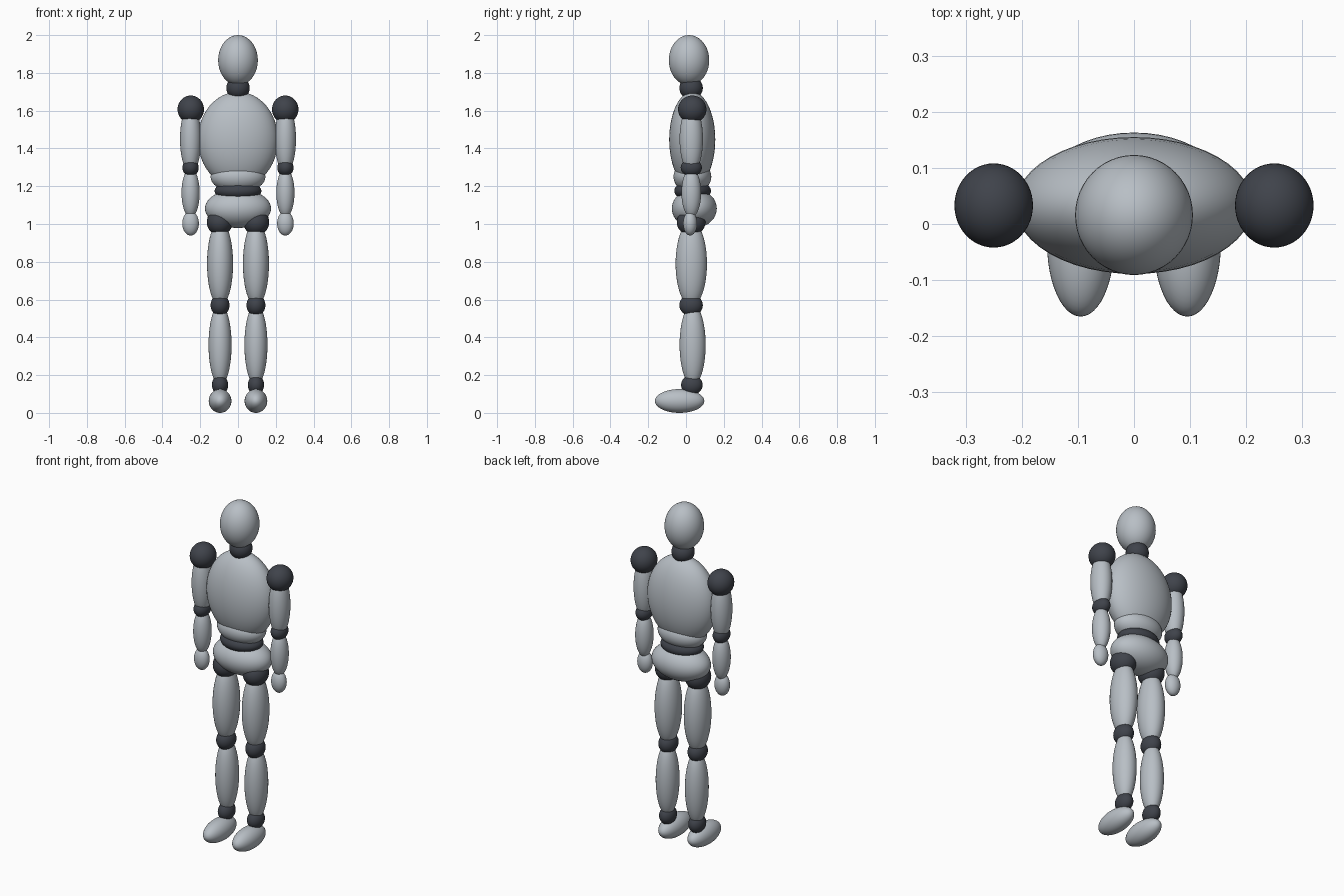
import bpy

cube = bpy.data.objects.get("Cube")
if cube:
    bpy.data.objects.remove(cube, do_unlink=True)


def make_material(name, rgb):
    mat = bpy.data.materials.new(name)
    mat.use_nodes = True
    color = (*rgb, 1)
    mat.diffuse_color = color
    bsdf = next(n for n in mat.node_tree.nodes if n.type == "BSDF_PRINCIPLED")
    bsdf.inputs["Base Color"].default_value = color
    return mat


shell = make_material("light grey shell", (0.48, 0.52, 0.56))
joint = make_material("dark grey joint", (0.05, 0.056, 0.07))


def ellipsoid(name, center, radii, mat):
    bpy.ops.mesh.primitive_uv_sphere_add(segments=48, ring_count=24, radius=1, location=center)
    obj = bpy.context.object
    obj.name = name
    obj.scale = radii
    bpy.ops.object.transform_apply(location=False, rotation=False, scale=True)
    bpy.ops.object.shade_smooth()
    obj.data.materials.append(mat)


def pair(name, center, radii, mat):
    x, y, z = center
    for side, sign in (("left", 1), ("right", -1)):
        ellipsoid(f"{side}_{name}", (sign * x, y, z), radii, mat)


# Head and trunk
ellipsoid("head", (0, 0.016, 1.867), (0.105, 0.107, 0.133), shell)
ellipsoid("neck", (0, 0.027, 1.72), (0.062, 0.062, 0.06), joint)
ellipsoid("chest", (0, 0.033, 1.447), (0.212, 0.122, 0.253), shell)
ellipsoid("abdomen", (0, 0.034, 1.25), (0.145, 0.1, 0.085), shell)
ellipsoid("waist", (0, 0.035, 1.175), (0.124, 0.097, 0.055), joint)
ellipsoid("pelvis", (0, 0.044, 1.082), (0.175, 0.119, 0.103), shell)

# Arms
pair("shoulder", (0.25, 0.033, 1.607), (0.07, 0.075, 0.073), joint)
pair("upper_arm", (0.251, 0.028, 1.45), (0.056, 0.062, 0.18), shell)
pair("elbow", (0.251, 0.028, 1.298), (0.043, 0.056, 0.046), joint)
pair("forearm", (0.251, 0.028, 1.165), (0.048, 0.052, 0.13), shell)
pair("hand", (0.251, 0.022, 1.003), (0.044, 0.037, 0.064), shell)

# Legs
pair("hip", (0.097, 0.027, 1.01), (0.068, 0.076, 0.07), joint)
pair("thigh", (0.095, 0.028, 0.79), (0.069, 0.083, 0.225), shell)
pair("knee", (0.095, 0.027, 0.57), (0.05, 0.062, 0.057), joint)
pair("shin", (0.095, 0.035, 0.36), (0.061, 0.069, 0.215), shell)
pair("ankle", (0.095, 0.031, 0.148), (0.043, 0.057, 0.052), joint)
pair("foot", (0.095, -0.034, 0.063), (0.06, 0.131, 0.063), shell)
